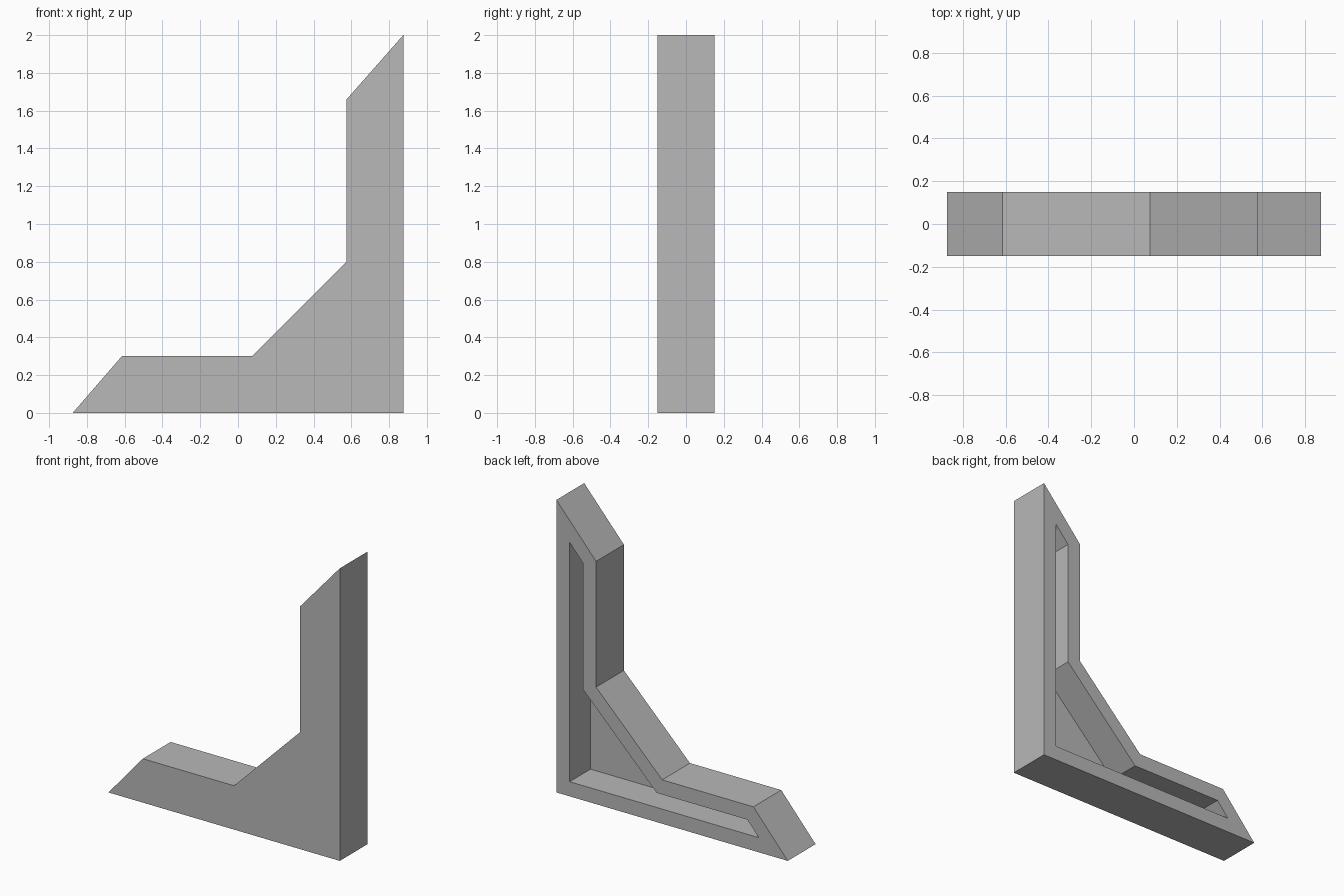
import bpy
import bmesh

cube = bpy.data.objects.get("Cube")
if cube:
    bpy.data.objects.remove(cube, do_unlink=True)

HALF_DEPTH = 0.15
RIM = 0.10        # width of the rim around the hollow
HOLLOW = 0.225    # depth of the hollow

# Side profile of the bracket as (x, z)
PROFILE = [(-0.875, 0), (0.875, 0), (0.875, 2), (0.575, 1.66),
           (0.575, 0.8), (0.075, 0.3), (-0.615, 0.3)]

# Plain grey material
grey = bpy.data.materials.new("plain_grey")
grey.use_nodes = True
colour = (0.48, 0.48, 0.48, 1)
grey.diffuse_color = colour
grey.node_tree.nodes["Principled BSDF"].inputs["Base Color"].default_value = colour

# Solid bracket: front profile extruded to the back
bm = bmesh.new()
front = bm.faces.new([bm.verts.new((x, -HALF_DEPTH, z)) for x, z in PROFILE])
extruded = bmesh.ops.extrude_face_region(bm, geom=[front], use_keep_orig=True)
verts = [g for g in extruded["geom"] if isinstance(g, bmesh.types.BMVert)]
bmesh.ops.translate(bm, verts=verts, vec=(0, 2 * HALF_DEPTH, 0))
bmesh.ops.recalc_face_normals(bm, faces=bm.faces)

# Hollow in the back: inset rim, then push the inner face forward
back = max(bm.faces, key=lambda f: f.calc_center_median().y)
bmesh.ops.inset_region(bm, faces=[back], thickness=RIM, use_even_offset=True)
pushed = bmesh.ops.extrude_discrete_faces(bm, faces=[back])["faces"][0]
floor_verts = list(pushed.verts)
rim_verts = [min((v for v in bm.verts if v not in floor_verts),
                 key=lambda v: (v.co - f.co).length) for f in floor_verts]
bmesh.ops.translate(bm, verts=floor_verts, vec=(0, -HOLLOW, 0))

# Walls of the hollow
if not any(e.other_vert(v) in rim_verts for v in floor_verts for e in v.link_edges):
    count = len(floor_verts)
    for i in range(count):
        j = (i + 1) % count
        bm.faces.new((rim_verts[i], rim_verts[j], floor_verts[j], floor_verts[i]))
bmesh.ops.recalc_face_normals(bm, faces=bm.faces)

mesh = bpy.data.meshes.new("corner_bracket")
bm.to_mesh(mesh)
bm.free()
mesh.materials.append(grey)
bracket = bpy.data.objects.new("corner_bracket", mesh)
bpy.context.collection.objects.link(bracket)
